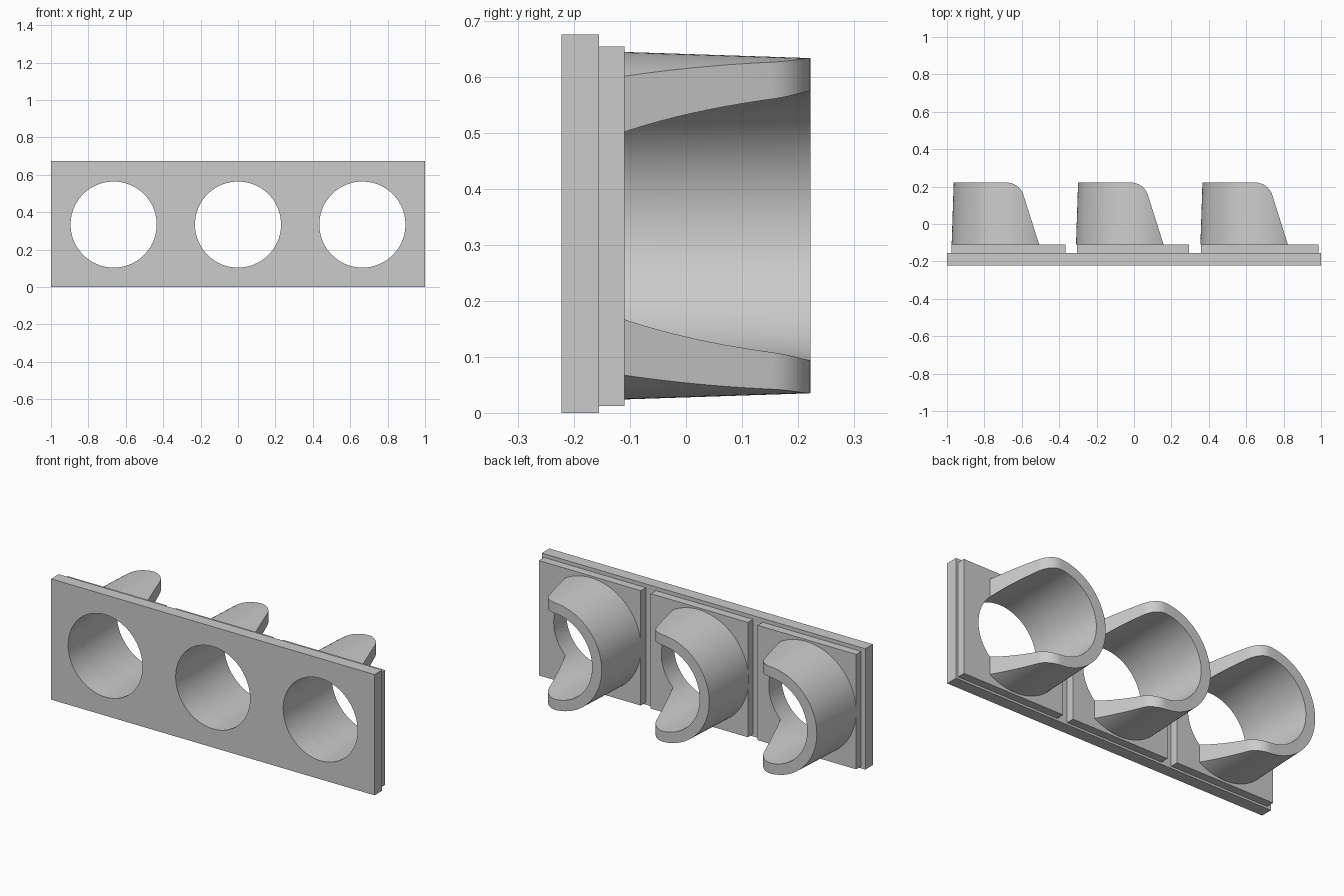
import bpy
import bmesh
from math import sin, cos, pi, atan2, radians

cube = bpy.data.objects.get("Cube")
if cube:
    bpy.data.objects.remove(cube, do_unlink=True)

grey = bpy.data.materials.new("plain_grey")
grey.use_nodes = True
GREY = (0.6, 0.6, 0.6, 1)
grey.diffuse_color = GREY
grey.node_tree.nodes["Principled BSDF"].inputs["Base Color"].default_value = GREY

AXIS_Z = 0.334
SPACING = 0.665
SEGMENTS = 128
FRONT, PLATE_BACK, PAD_BACK, TUBE_END = -0.222, -0.155, -0.11, 0.222


def finish(name, bm):
    bmesh.ops.recalc_face_normals(bm, faces=bm.faces)
    mesh = bpy.data.meshes.new(name)
    bm.to_mesh(mesh)
    bm.free()
    mesh.materials.append(grey)
    obj = bpy.data.objects.new(name, mesh)
    bpy.context.collection.objects.link(obj)
    return obj


def box(name, x, y, z):
    bm = bmesh.new()
    bmesh.ops.create_cube(bm, size=1)
    for v in bm.verts:
        for i, (low, high) in enumerate((x, y, z)):
            v.co[i] = high if v.co[i] > 0 else low
    return finish(name, bm)


def turned(name, cx, profile):
    """Solid of revolution about a front-to-back axis, from (radius, y) points."""
    bm = bmesh.new()
    rings = []
    for r, y in profile:
        angles = [2 * pi * i / SEGMENTS for i in range(SEGMENTS)]
        rings.append([bm.verts.new((cx + r * cos(a), y, AXIS_Z + r * sin(a)))
                      for a in angles])
    for a, b in zip(rings, rings[1:]):
        for i in range(SEGMENTS):
            j = (i + 1) % SEGMENTS
            bm.faces.new((a[i], a[j], b[j], b[i]))
    bm.faces.new(rings[0])
    bm.faces.new(rings[-1])
    return finish(name, bm)


def extruded(name, outline, bottom, top):
    """Prism from an (x, y) outline, extruded upward."""
    bm = bmesh.new()
    face = bm.faces.new([bm.verts.new((x, y, bottom)) for x, y in outline])
    grown = bmesh.ops.extrude_face_region(bm, geom=[face])["geom"]
    for v in grown:
        if isinstance(v, bmesh.types.BMVert):
            v.co.z = top
    return finish(name, bm)


def boolean(obj, cutter, operation):
    mod = obj.modifiers.new(operation.lower(), "BOOLEAN")
    mod.operation = operation
    mod.solver = "EXACT"
    mod.object = cutter
    bpy.ops.object.select_all(action="DESELECT")
    bpy.context.view_layer.objects.active = obj
    obj.select_set(True)
    bpy.ops.object.modifier_apply(modifier=mod.name)


def side_outline(cx):
    """Slanted, rounded limit of the tube's open side."""
    foot, corner = (0.158, PAD_BACK), (0.053, TUBE_END)
    slope = (foot[0] - corner[0]) / (corner[1] - foot[1])
    radius = 0.097
    turn = atan2(1, slope)
    start = corner[0] - radius * sin(turn / 2) / cos(turn / 2)
    pts = [(-0.5, -0.3), (foot[0] + slope * (foot[1] + 0.3), -0.3)]
    for i in range(13):
        a = turn * (1 - i / 12)
        pts.append((start + radius * sin(a), TUBE_END - radius * (1 - cos(a))))
    pts.append((-0.5, TUBE_END))
    return [(cx + x, y) for x, y in pts]


# Front plate and the three stations behind it
plate = box("front_plate", (-1, 1), (FRONT, PLATE_BACK), (0, 0.675))
parts = [plate]
stations = [
    ("right", -SPACING, (-0.975, -0.366)),
    ("middle", 0, (-0.305, 0.295)),
    ("left", SPACING, (0.357, 0.987)),
]
for side, cx, span in stations:
    pad = box(side + "_pad", span, (PLATE_BACK, PAD_BACK), (0.012, 0.654))
    tube = turned(side + "_tube", cx, [(0.31, PAD_BACK), (0.299, TUBE_END)])

    # Bore slightly flared toward the back
    bore = turned("bore_cutter", cx, [(0.23, -0.3), (0.23, PAD_BACK),
                                      (0.24, TUBE_END), (0.24, 0.3)])
    limit = extruded("side_cutter", side_outline(cx), -0.2, 0.9)
    for part in (plate, pad, tube):
        boolean(part, bore, "DIFFERENCE")
    boolean(tube, limit, "INTERSECT")
    for helper in (bore, limit):
        bpy.data.objects.remove(helper, do_unlink=True)
    parts += [pad, tube]

# Smooth round walls, crisp edges
for obj in parts:
    bpy.ops.object.select_all(action="DESELECT")
    bpy.context.view_layer.objects.active = obj
    obj.select_set(True)
    bpy.ops.object.shade_smooth_by_angle(angle=radians(30))
